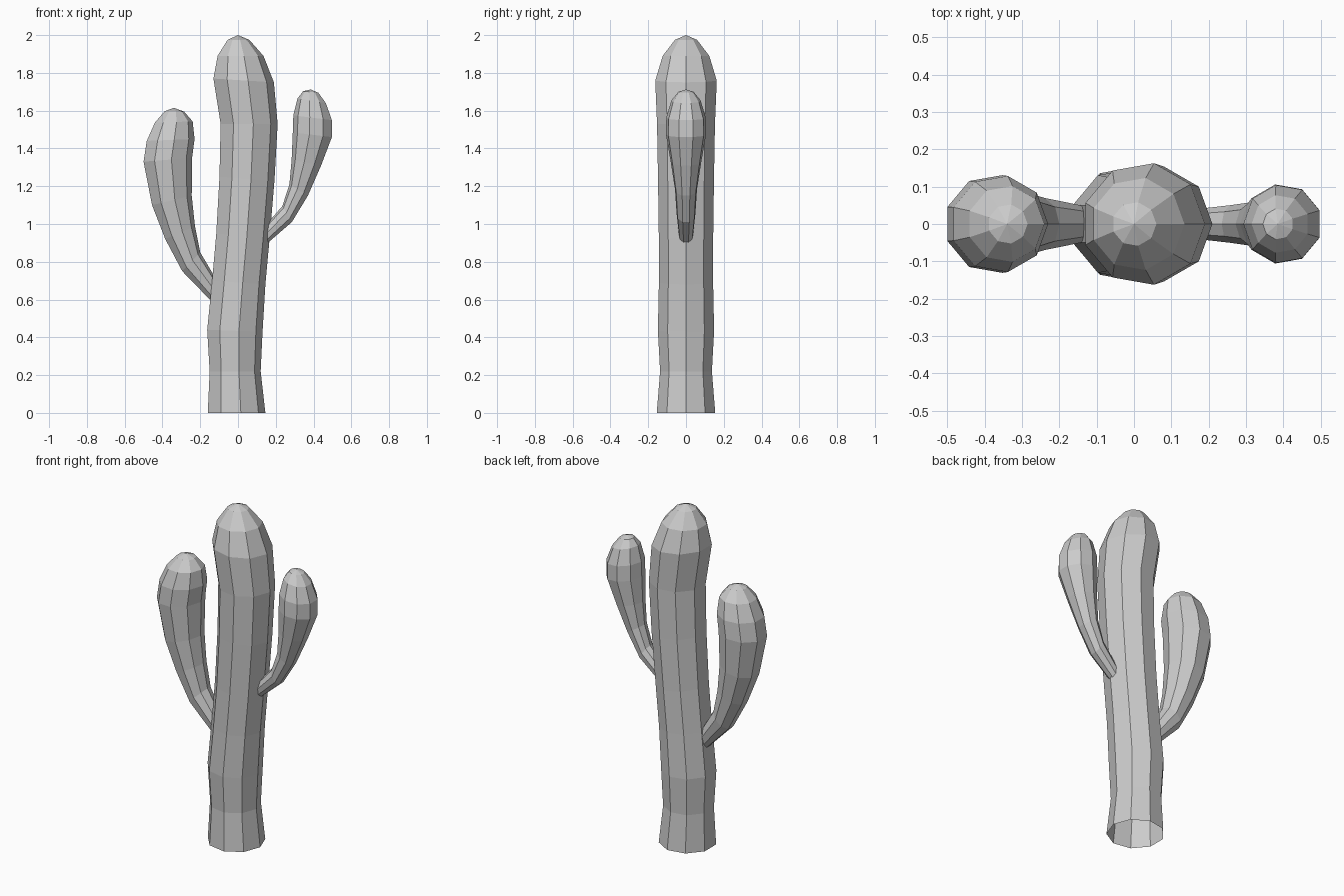
import bpy, bmesh, math
from mathutils import Vector

if "Cube" in bpy.data.objects:
    bpy.data.objects.remove(bpy.data.objects["Cube"])

SIDES = 9
FLAT = math.cos(math.pi / SIDES)  # distance of the flat side relative to the radius


def stalk(name, rings, tip):
    """Loft nine-sided rings, each given as (flat side x, z, corner side x, z), closed by a tip."""
    bm = bmesh.new()
    loops = []
    for fx, fz, vx, vz in rings:
        flat, corner = Vector((fx, 0, fz)), Vector((vx, 0, vz))
        centre = corner + (flat - corner) / (1 + FLAT)
        u = corner - centre
        w = Vector((0, u.length, 0))
        angles = [2 * math.pi * i / SIDES for i in range(SIDES)]
        loops.append([bm.verts.new(centre + u * math.cos(a) + w * math.sin(a)) for a in angles])
    for a, b in zip(loops, loops[1:]):
        for i in range(SIDES):
            j = (i + 1) % SIDES
            bm.faces.new((a[i], a[j], b[j], b[i]))
    top = bm.verts.new((tip[0], 0, tip[1]))
    for i in range(SIDES):
        bm.faces.new((loops[-1][i], loops[-1][(i + 1) % SIDES], top))
    bmesh.ops.recalc_face_normals(bm, faces=bm.faces)
    # Make sure the open shell faces outward
    if top.link_faces[0].normal.z < 0:
        bmesh.ops.reverse_faces(bm, faces=bm.faces)
    mesh = bpy.data.meshes.new(name)
    bm.to_mesh(mesh)
    bm.free()
    obj = bpy.data.objects.new(name, mesh)
    bpy.context.collection.objects.link(obj)
    return obj


# Main trunk, open at the bottom
stalk("trunk", [
    (-.16, 0, .145, 0), (-.15, .22, .12, .22), (-.163, .44, .13, .43),
    (-.137, .70, .145, .68), (-.115, .95, .167, .92), (-.098, 1.25, .193, 1.23),
    (-.092, 1.53, .21, 1.53), (-.13, 1.77, .19, 1.75), (-.108, 1.89, .135, 1.89),
    (-.055, 1.975, .06, 1.975)], (0, 2.0))

# Left arm, thick, low on the trunk
stalk("left_arm", [
    (-.12, .57, -.07, .63), (-.295, .75, -.2, .85), (-.385, .92, -.228, .99),
    (-.455, 1.1, -.245, 1.15), (-.5, 1.33, -.243, 1.35), (-.483, 1.44, -.23, 1.45),
    (-.44, 1.537, -.24, 1.543), (-.388, 1.597, -.285, 1.595)], (-.34, 1.615))

# Right arm, thinner, higher on the trunk
stalk("right_arm", [
    (.14, .885, .10, .94), (.285, 1.01, .235, 1.095), (.37, 1.15, .272, 1.21),
    (.44, 1.31, .284, 1.34), (.497, 1.46, .29, 1.485), (.497, 1.55, .293, 1.575),
    (.465, 1.64, .315, 1.665), (.425, 1.695, .345, 1.703)], (.385, 1.712))
